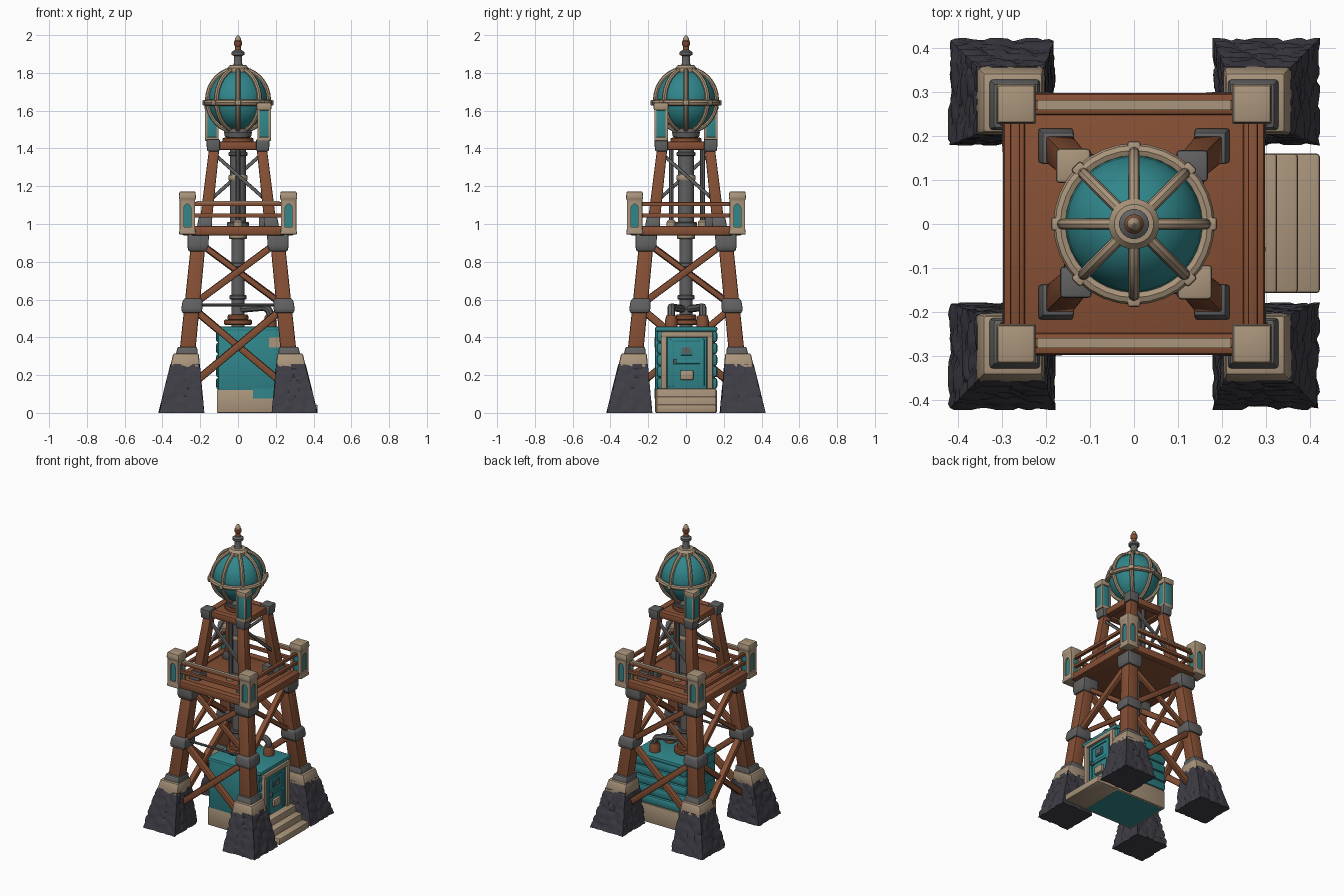
import bpy, bmesh, math
from mathutils import Vector, Matrix, noise

cube = bpy.data.objects.get("Cube")
if cube:
    bpy.data.objects.remove(cube, do_unlink=True)
made = []


def colour(name, rgb):
    m = bpy.data.materials.new(name)
    m.use_nodes = True
    m.diffuse_color = (*rgb, 1)
    bsdf = next(n for n in m.node_tree.nodes if n.type == 'BSDF_PRINCIPLED')
    bsdf.inputs["Base Color"].default_value = (*rgb, 1)
    return m


TEAL = colour("teal paint", (0.03, 0.24, 0.26))
BROWN = colour("rust brown", (0.24, 0.08, 0.035))
BEIGE = colour("pale stone", (0.40, 0.30, 0.20))
GREY = colour("grey metal", (0.12, 0.12, 0.12))
DARK = colour("dark rock", (0.05, 0.047, 0.06))
CORNERS = [(1, 1), (1, -1), (-1, 1), (-1, -1)]


def finish(name, bm, mat, bevel=0.0):
    bmesh.ops.recalc_face_normals(bm, faces=bm.faces)
    if bevel:
        bmesh.ops.bevel(bm, geom=bm.edges[:], offset=bevel, segments=2, affect='EDGES', profile=0.5)
    me = bpy.data.meshes.new(name)
    bm.to_mesh(me)
    bm.free()
    return add(name, me, mat)


def add(name, me, mat):
    me.materials.clear()
    me.materials.append(mat)
    ob = bpy.data.objects.new(name, me)
    bpy.context.collection.objects.link(ob)
    made.append(ob)
    return ob


def loft(name, rings, mat, bevel=0.0, n=4, done=True):
    """Skin regular rings given as (x, y, radius, z); squares use the half width."""
    bm = bmesh.new()
    loops = []
    grow = math.sqrt(2) if n == 4 else 1
    for x, y, r, z in rings:
        angles = [math.tau * (i + 0.5) / n for i in range(n)]
        loops.append([bm.verts.new((x + r * grow * math.cos(a), y + r * grow * math.sin(a), z)) for a in angles])
    for low, high in zip(loops, loops[1:]):
        for i in range(n):
            bm.faces.new((low[i], low[i - 1], high[i - 1], high[i]))
    bm.faces.new(loops[0])
    bm.faces.new(loops[-1])
    return finish(name, bm, mat, bevel) if done else bm


def lathe(name, profile, mat, x=0, y=0, n=20):
    return loft(name, [(x, y, r, z) for r, z in profile], mat, n=n)


def box(name, lo, hi, mat, bevel=0.006):
    bm = bmesh.new()
    lo, hi = Vector(lo), Vector(hi)
    bmesh.ops.create_cube(bm, size=1, matrix=Matrix.Translation((lo + hi) / 2) @ Matrix.Diagonal((*(hi - lo), 1)))
    return finish(name, bm, mat, bevel)


def beam(name, a, b, width, mat, turn=0):
    """Bevelled square bar between two points, turned about the tower axis."""
    rot = Matrix.Rotation(turn, 3, 'Z')
    a, b = rot @ Vector(a), rot @ Vector(b)
    d = b - a
    place = Matrix.Translation((a + b) / 2) @ d.to_track_quat('Z', 'Y').to_matrix().to_4x4()
    bm = bmesh.new()
    bmesh.ops.create_cube(bm, size=1, matrix=place @ Matrix.Diagonal((width, width, d.length, 1)))
    return finish(name, bm, mat, width * 0.2)


def tube(name, points, r, mat, cyclic=False):
    cu = bpy.data.curves.new(name, 'CURVE')
    cu.dimensions = '3D'
    cu.bevel_depth, cu.bevel_resolution, cu.use_fill_caps = r, 2, True
    sp = cu.splines.new('POLY')
    sp.points.add(len(points) - 1)
    sp.use_cyclic_u = cyclic
    for p, co in zip(sp.points, points):
        p.co = (*co, 1)
    ob = bpy.data.objects.new(name, cu)
    bpy.context.collection.objects.link(ob)
    me = bpy.data.meshes.new_from_object(ob.evaluated_get(bpy.context.evaluated_depsgraph_get()))
    bpy.data.objects.remove(ob)
    return add(name, me, mat)


def rock_foot(sx, sy):
    bm = loft("foot", [(sx * .3, sy * .3, .122, 0), (sx * .28, sy * .28, .078, .26)], DARK, done=False)
    bmesh.ops.subdivide_edges(bm, edges=bm.edges[:], cuts=17, use_grid_fill=True)
    axis = Vector((sx * .29, sy * .29, 0))
    for v in bm.verts:
        gaps = noise.voronoi(Vector((v.co.x, v.co.y, v.co.z * 1.3)) * 15)[0]
        out = Vector((v.co.x, v.co.y, 0)) - axis
        groove = max(0, 1 - 5 * (gaps[1] - gaps[0]))
        v.co -= out.normalized() * 0.009 * groove
    finish("rock_foot", bm, DARK)


def railing_post(sx, sy):
    """Flared corner post with an arched teal niche on every side."""
    x, y = sx * .268, sy * .272
    post = loft("railing_post", [(x, y, .045, .945), (x, y, .041, .975), (x, y, .041, 1.125),
                                 (x, y, .046, 1.14), (x, y, .042, 1.172)], BEIGE, .005)
    for k in range(2):
        bm = bmesh.new()
        arch = [(-.019, .985), (.019, .985)]
        arch += [(.019 * math.cos(math.pi * i / 8), 1.08 + .026 * math.sin(math.pi * i / 8)) for i in range(9)]
        ends = [[bm.verts.new((x + u, y + d, z) if k else (x + d, y + u, z)) for u, z in arch] for d in (-.1, .1)]
        for i in range(len(arch)):
            bm.faces.new((ends[0][i - 1], ends[0][i], ends[1][i], ends[1][i - 1]))
        bm.faces.new(ends[0])
        bm.faces.new(ends[1])
        cutter = finish("niche_cutter", bm, BEIGE)
        made.remove(cutter)
        cutter.hide_render = True
        mod = post.modifiers.new("niche", 'BOOLEAN')
        mod.operation, mod.object, mod.solver = 'DIFFERENCE', cutter, 'EXACT'
        dg = bpy.context.evaluated_depsgraph_get()
        me = bpy.data.meshes.new_from_object(post.evaluated_get(dg))
        post.modifiers.clear()
        post.data = me
        bpy.data.objects.remove(cutter)
    box("niche_panel", (x - .031, y - .031, .96), (x + .031, y + .031, 1.12), TEAL, 0)


# Feet, legs and clamps on the four corners
for sx, sy in CORNERS:
    def corner(name, rings, mat, bevel):
        loft(name, [(sx * c, sy * c, h, z) for c, h, z in rings], mat, bevel)
    rock_foot(sx, sy)
    corner("foot_collar", [(.281, .079, .24), (.275, .068, .315)], BEIGE, .01)
    corner("leg_socket", [(.272, .06, .30), (.268, .051, .35)], GREY, .008)
    corner("lower_leg", [(.27, .042, .3), (.205, .038, .95)], BROWN, .008)
    corner("middle_clamp", [(.246, .05, .53), (.244, .056, .55), (.241, .053, .59), (.239, .046, .605)], GREY, .005)
    corner("upper_clamp", [(.215, .046, .855), (.212, .056, .88), (.21, .056, .945)], GREY, .006)
    corner("upper_leg_shoe", [(.178, .04, .98), (.172, .036, 1.035)], GREY, .006)
    corner("upper_leg", [(.174, .032, .98), (.125, .027, 1.41)], BROWN, .006)
    corner("top_clamp", [(.13, .034, 1.385), (.132, .036, 1.45)], GREY, .008)
    railing_post(sx, sy)

# Braces, deck beams and rails on the four sides; the door side has no low brace
for i in range(4):
    t = i * math.pi / 2
    if i != 1:
        beam("low_brace", (-.25, -.285, .145), (.235, -.245, .55), .04, BROWN, t)
        beam("low_brace", (.25, -.265, .145), (-.235, -.23, .55), .036, BROWN, t)
    beam("high_brace", (-.235, -.245, .575), (.205, -.21, .9), .036, BROWN, t)
    beam("high_brace", (.235, -.225, .575), (-.205, -.195, .9), .028, BROWN, t)
    beam("deck_edge", (-.25, -.272, .965), (.25, -.272, .965), .05, BROWN, t)
    for z in (1.045, 1.105):
        beam("rail", (-.24, -.27, z), (.24, -.27, z), .022, BROWN, t)
    beam("top_beam", (-.125, -.122, 1.415), (.125, -.122, 1.415), .045, BROWN, t)
    beam("upper_brace", (-.125, -.13, 1.37), (.155, -.155, 1.12), .018, GREY, t)
for s in (-1, 1):
    box("rail_cap", (-.22, s * .27 - .011, 1.114), (.22, s * .27 + .011, 1.121), BEIGE, 0)
tube("tie_rod", [(-.22, -.235, .572), (.22, -.235, .572)], .008, GREY)
box("deck", (-.265, -.265, .945), (.265, .265, .98), BROWN)
box("top_deck", (-.125, -.125, 1.405), (.125, .125, 1.432), BROWN)

# Central pipe with flanges
lathe("main_pipe", [(.036, .45), (.036, 1.0), (.042, 1.0), (.042, 1.42)], GREY)
for z, r, h, mat in [(.465, .075, .03, BROWN), (.49, .055, .03, BROWN), (.6, .046, .025, GREY), (.77, .046, .025, GREY),
                     (.92, .048, .025, BEIGE), (.98, .06, .03, GREY), (1.23, .052, .03, BEIGE), (1.36, .052, .02, GREY),
                     (1.432, .082, .025, BROWN), (1.457, .068, .03, BROWN)]:
    lathe("pipe_flange", [(r * .92, z), (r, z + h * .2), (r, z + h * .8), (r * .92, z + h)], mat)
for y in (-.078, .088):
    tube("side_pipe", [(0, y, .97), (0, y, 1.41)], .013, GREY)
    lathe("side_pipe_base", [(.026, .975), (.026, 1.01), (.018, 1.02)], BEIGE, 0, y, 12)
    # hooked exhaust pipes on the hut
    hook = [(.17, y, .45)] + [(.13 + .04 * math.cos(a), y, .52 + .04 * math.sin(a))
                              for a in (0, .4, .8, 1.2, 1.57)] + [(.02, y * .2, .55)]
    tube("hook_pipe", hook, .02, GREY)
    lathe("hook_pipe_base", [(.034, .455), (.034, .49), (.028, .515)], BROWN, .17, y, 12)
box("deck_case", (.11, .1, .98), (.16, .15, 1.04), GREY)

# Hut: pale plinth, teal wall with rounded boards, roof slab
box("hut_plinth", (-.112, -.163, 0), (.275, .163, .125), BEIGE)
box("hut_floor", (-.10, -.15, -.0005), (.26, .15, .01), TEAL, 0)
box("hut_wall", (-.105, -.163, .12), (.258, .15, .44), TEAL, .004)
for i in range(5):
    z = .125 + i * .062
    box("hut_board", (-.117, -.155, z), (.272, .166, z + .062), TEAL, .016)
box("roof_slab", (-.115, -.164, .43), (.285, .166, .457), TEAL, .01)
box("wall_patch", (.165, -.167, .345), (.225, -.16, .4), BEIGE, 0)
box("plinth_patch", (.08, -.167, .075), (.25, -.16, .13), TEAL, 0)

# Door, frame and steps
for y in (-.117, .127):
    box("door_jamb", (.25, y - .016, .12), (.292, y + .016, .43), BEIGE)
box("door_lintel", (.25, -.133, .40), (.294, .143, .43), BEIGE)
box("door_panel", (.25, -.1, .125), (.278, .11, .40), TEAL, .003)
for y in (-.075, .085):
    box("door_stile", (.27, y - .012, .14), (.286, y + .012, .39), TEAL, .003)
for z in (.27, .385):
    box("door_rail", (.27, -.08, z - .01), (.286, .09, z + .01), TEAL, .003)
box("door_window", (.27, -.03, .305), (.287, .035, .355), TEAL, .004)
box("window_glass", (.28, -.02, .315), (.289, .025, .345), GREY, 0)
box("letter_box", (.27, -.03, .175), (.296, .04, .225), BEIGE)
box("door_handle", (.275, -.065, .255), (.298, -.05, .285), GREY, .003)
for x, h in ((.325, .13), (.372, .087), (.422, .044)):
    box("step", (.26, -.157, 0), (x, .16, h), BEIGE, .008)

# Two lantern posts under the globe
for s in (-1, 1):
    x, y = s * .138, -s * .132
    box("lantern_glass", (x - .031, y - .031, 1.44), (x + .031, y + .031, 1.61), TEAL, .003)
    box("lantern_cap", (x - .039, y - .039, 1.602), (x + .039, y + .039, 1.642), BEIGE, .008)
    box("lantern_base", (x - .036, y - .036, 1.44), (x + .036, y + .036, 1.46), BEIGE, .004)
    for cx, cy in CORNERS:
        u, v = x + cx * .03, y + cy * .03
        box("lantern_edge", (u - .006, v - .006, 1.45), (u + .006, v + .006, 1.61), BEIGE, .002)

# Globe with ribs and equator ring
CZ = 1.655
arc = [math.pi * i / 16 - math.pi / 2 for i in range(17)]
lathe("globe", [(max(.004, .155 * math.cos(a)), CZ + .162 * math.sin(a)) for a in arc], TEAL, n=32)
for k in range(8):
    c, s = math.cos(k * math.pi / 4), math.sin(k * math.pi / 4)
    tube("globe_rib", [(.162 * math.cos(a) * c, .162 * math.cos(a) * s, CZ + .168 * math.sin(a))
                       for a in arc[1:-1]], .013, BEIGE)
    beam("ring_stud", (.155 * c, .155 * s, 1.642), (.188 * c, .188 * s, 1.642), .03, BEIGE)
tube("globe_ring", [(.167 * math.cos(a), .167 * math.sin(a), 1.642)
                    for a in (math.tau * i / 32 for i in range(32))], .016, BEIGE, True)
lathe("globe_seat", [(.07, 1.46), (.075, 1.485), (.06, 1.505)], GREY)

# Finial
lathe("globe_crown", [(.058, 1.805), (.058, 1.825), (.045, 1.84), (.03, 1.842)], BEIGE)
lathe("finial_neck", [(.03, 1.835), (.022, 1.85), (.022, 1.89), (.034, 1.895), (.034, 1.91), (.02, 1.92)], GREY)
lathe("finial_spike", [(.017, 1.91), (.015, 1.94), (.022, 1.95), (.022, 1.965), (.014, 1.975)], BROWN)
lathe("finial_tip", [(.016, 1.97), (.016, 1.982), (.009, 1.993), (.002, 2.0)], BEIGE)

# Smooth shading with sharp edges kept
bpy.ops.object.select_all(action='DESELECT')
for ob in made:
    ob.select_set(True)
bpy.context.view_layer.objects.active = made[0]
bpy.ops.object.shade_smooth_by_angle(angle=math.radians(35))
